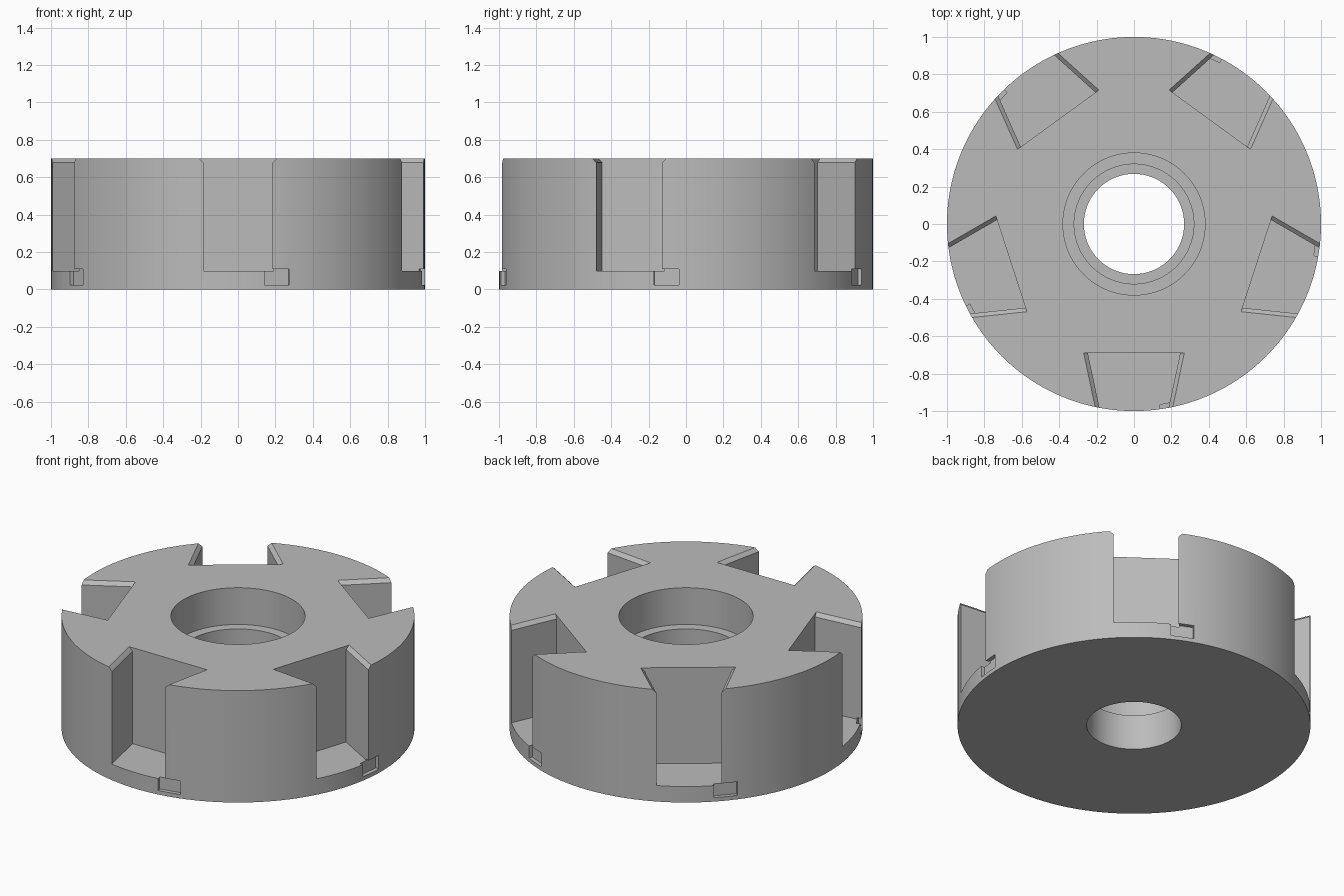
import bpy, bmesh, math
from mathutils import Matrix, Vector

if "Cube" in bpy.data.objects:
    bpy.data.objects.remove(bpy.data.objects["Cube"], do_unlink=True)

SLOTS = 5
HEIGHT = 0.70

# Single plain metal colour
metal = bpy.data.materials.new("grey metal")
metal.use_nodes = True
GREY = (0.5, 0.5, 0.5, 1)
metal.diffuse_color = GREY
metal.node_tree.nodes["Principled BSDF"].inputs["Base Color"].default_value = GREY


def make_object(name, bm):
    bmesh.ops.recalc_face_normals(bm, faces=bm.faces)
    mesh = bpy.data.meshes.new(name)
    bm.to_mesh(mesh)
    bm.free()
    mesh.materials.append(metal)
    obj = bpy.data.objects.new(name, mesh)
    bpy.context.collection.objects.link(obj)
    return obj


def loft(bm, rings, closed=False):
    """Skin between matching loops of points, capped or joined end to end."""
    loops = [[bm.verts.new(p) for p in ring] for ring in rings]
    pairs = list(zip(loops, loops[1:]))
    if closed:
        pairs.append((loops[-1], loops[0]))
    else:
        bm.faces.new(loops[0])
        bm.faces.new(loops[-1])
    for a, b in pairs:
        for i in range(len(a)):
            j = (i + 1) % len(a)
            bm.faces.new((a[i], a[j], b[j], b[i]))


def circle(radius, z, n=160):
    return [(radius * math.cos(math.tau * i / n),
             radius * math.sin(math.tau * i / n), z) for i in range(n)]


def ring_of_cutters(name, rings, turn=0.0):
    """Repeat one lofted cutter around the disc."""
    bm = bmesh.new()
    for k in range(SLOTS):
        spin = Matrix.Rotation(math.tau * k / SLOTS + turn, 3, "Z")
        loft(bm, [[spin @ Vector(p) for p in ring] for ring in rings])
    obj = make_object(name, bm)
    obj.hide_render = True
    return obj


# Disc body with a stepped bore
bm = bmesh.new()
profile = [(1, 0), (1, HEIGHT), (0.38, HEIGHT), (0.38, 0.47),
           (0.32, 0.47), (0.32, 0.22), (0.268, 0.22), (0.268, 0)]
loft(bm, [circle(r, z) for r, z in profile], closed=True)
body = make_object("slotted_disc", bm)


# Dovetail slots, widening at the top to leave chamfered edges
def slot_ring(z, flare):
    inner, outer = 0.247 + flare, 0.164 + flare
    return [(-inner, -0.69, z), (inner, -0.69, z),
            (outer, -1.08, z), (-outer, -1.08, z)]


slots = ring_of_cutters("slot_cutters", [
    slot_ring(0.10, 0), slot_ring(0.678, 0), slot_ring(0.74, 0.062)])


# Shallow rectangular pockets beside the foot of each slot
def pocket_ring(z):
    return [(-0.068, -0.975, z), (0.068, -0.975, z),
            (0.068, -1.05, z), (-0.068, -1.05, z)]


pockets = ring_of_cutters("pocket_cutters", [pocket_ring(0.025), pocket_ring(0.11)],
                          math.radians(12))

# Cut the body and discard the cutters
bpy.context.view_layer.objects.active = body
body.select_set(True)
for cutter in (slots, pockets):
    cut = body.modifiers.new(cutter.name, "BOOLEAN")
    cut.operation = "DIFFERENCE"
    cut.solver = "EXACT"
    cut.object = cutter
    bpy.ops.object.modifier_apply(modifier=cut.name)
    bpy.data.objects.remove(cutter, do_unlink=True)

bpy.ops.object.shade_smooth_by_angle(angle=math.radians(20))
